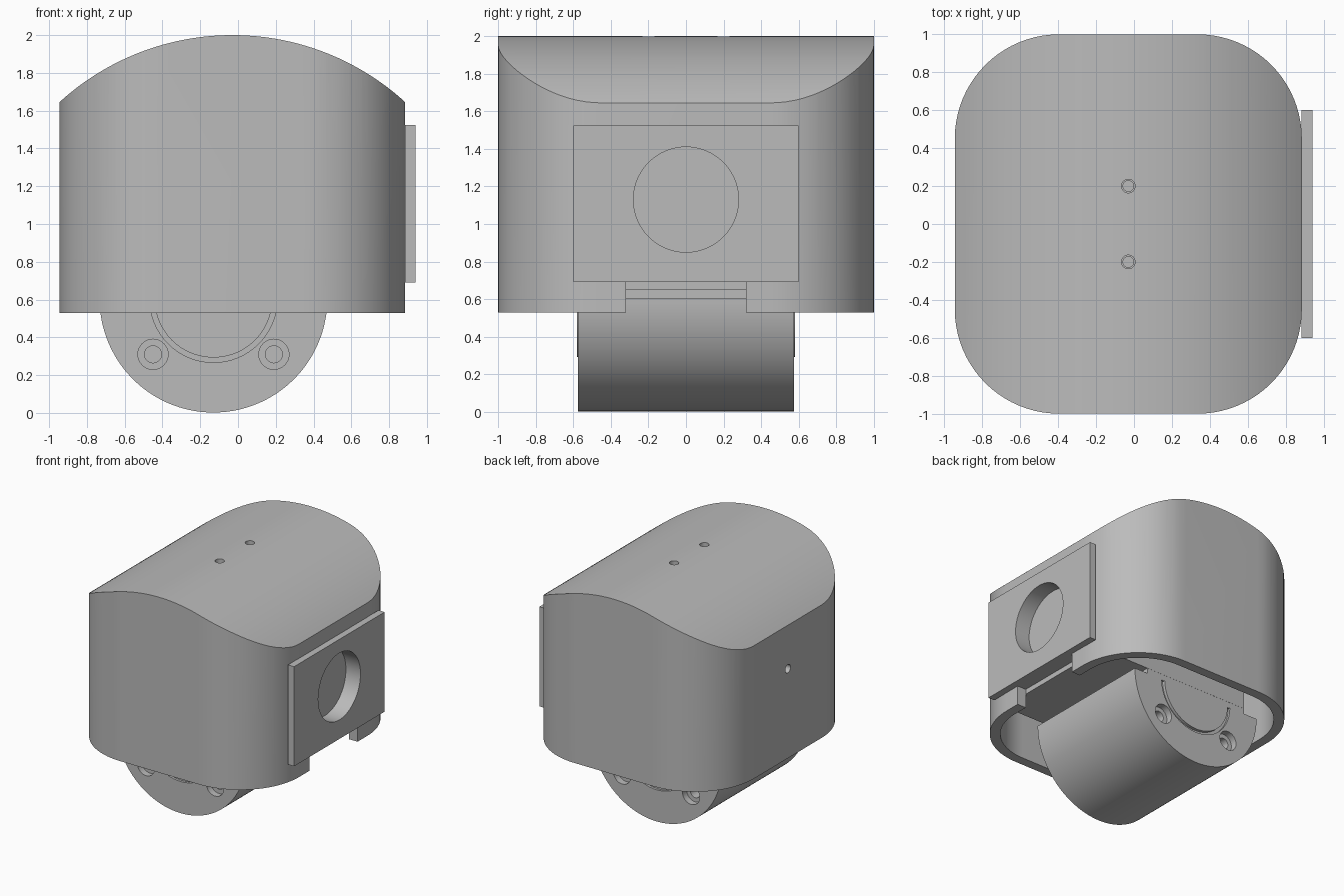
import bpy
import bmesh
from math import cos, sin, pi, asin
from mathutils import Vector

if "Cube" in bpy.data.objects:
    bpy.data.objects.remove(bpy.data.objects["Cube"])

grey = bpy.data.materials.new("plain grey")
grey.use_nodes = True
GREY = (0.5, 0.5, 0.5, 1)
grey.diffuse_color = GREY
grey.node_tree.nodes["Principled BSDF"].inputs["Base Color"].default_value = GREY

# Maps profile coordinates (u, v) and depth w to model space
AXES = {
    "x": lambda u, v, w: (w, u, v),
    "y": lambda u, v, w: (u, w, v),
    "z": lambda u, v, w: (u, v, w),
}


def arc(cu, cv, r, start, end, n):
    return [(cu + r * cos(start + (end - start) * i / n),
             cv + r * sin(start + (end - start) * i / n)) for i in range(n + 1)]


def prism(name, profile, axis, low, high):
    """Extrude a closed profile along an axis."""
    bm = bmesh.new()
    base = bm.faces.new([bm.verts.new(AXES[axis](u, v, low)) for u, v in profile])
    grown = bmesh.ops.extrude_face_region(bm, geom=[base])["geom"]
    move = Vector(AXES[axis](0, 0, high - low))
    bmesh.ops.translate(bm, vec=move, verts=[g for g in grown if isinstance(g, bmesh.types.BMVert)])
    bmesh.ops.recalc_face_normals(bm, faces=bm.faces)
    mesh = bpy.data.meshes.new(name)
    bm.to_mesh(mesh)
    bm.free()
    mesh.materials.append(grey)
    obj = bpy.data.objects.new(name, mesh)
    bpy.context.collection.objects.link(obj)
    return obj


def rod(name, cu, cv, r, axis, low, high, n=48):
    return prism(name, arc(cu, cv, r, 0, 2 * pi, n)[:-1], axis, low, high)


def box(name, x, y, z):
    return prism(name, [(x[0], y[0]), (x[1], y[0]), (x[1], y[1]), (x[0], y[1])], "z", *z)


def combine(target, tool, operation="DIFFERENCE"):
    mod = target.modifiers.new("cut", "BOOLEAN")
    mod.operation, mod.object, mod.solver = operation, tool, "EXACT"
    bpy.context.view_layer.objects.active = target
    bpy.ops.object.modifier_apply(modifier=mod.name)
    bpy.data.objects.remove(tool)


MID = -0.03                     # centre of the housing in x
HALF_X, HALF_Y, CORNER = 0.915, 1.0, 0.55
CROWN_R, CROWN_Z = 1.357, 0.643


def domed_block(name, inset, bottom):
    """Rounded rectangle column topped by a barrel-shaped crown."""
    dx, dy, r = HALF_X - CORNER, HALF_Y - CORNER, CORNER - inset
    outline = []
    for k, (sx, sy) in enumerate([(1, 1), (-1, 1), (-1, -1), (1, -1)]):
        outline += arc(MID + sx * dx, sy * dy, r, k * pi / 2, (k + 1) * pi / 2, 20)
    block = prism(name, outline, "z", bottom, 2.2)
    swing = asin(0.98 / CROWN_R)
    crown = arc(MID, CROWN_Z, CROWN_R - inset, pi / 2 - swing, pi / 2 + swing, 64)
    profile = crown + [(-1.3, crown[-1][1]), (-1.3, 0.2), (1.3, 0.2), (1.3, crown[0][1])]
    combine(block, prism("crown", profile, "y", -1.2, 1.2), "INTERSECT")
    return block


# Hollow housing with a slot under the side plate
housing = domed_block("housing", 0, 0.53)
combine(housing, domed_block("cavity", 0.08, 0.4))
combine(housing, box("slot", (0.7, 1.0), (-0.32, 0.32), (0.4, 0.69)))
combine(housing, rod("side_opening", 0, 1.13, 0.28, "x", 0.7, 1.0, 64))
combine(housing, rod("small_side_hole", 0, 1.28, 0.035, "x", -1.1, -0.8, 24))
for y in (-0.2, 0.2):
    combine(housing, rod("top_hole", MID, y, 0.036, "z", 1.95, 2.1, 24))
    combine(housing, rod("top_hole_core", MID, y, 0.028, "z", 1.8, 2.1, 24))

# Square side plate with a round opening
side_plate = box("side_plate", (0.883, 0.94), (-0.6, 0.6), (0.69, 1.525))
combine(side_plate, rod("plate_opening", 0, 1.13, 0.28, "x", 0.7, 1.0, 64))

# Inner block that closes the opening and carries the drum
inner_block = box("inner_block", (-0.61, 0.803), (-0.575, 0.575), (0.65, 1.53))
neck = box("neck", (-0.61, 0.35), (-0.574, 0.574), (0.6, 0.66))

# Half-round drum with recessed ends and bolt pockets
DRUM_X, DRUM_Z, DRUM_END = -0.13, 0.605, 0.575
drum = prism("drum", arc(DRUM_X, DRUM_Z, 0.603, pi, 2 * pi, 72), "y", -DRUM_END, DRUM_END)
for side, label in ((-1, "front"), (1, "back")):
    def span(a, b):
        return sorted((side * a, side * b))
    combine(drum, rod("groove", DRUM_X, DRUM_Z, 0.338, "y", *span(0.555, 0.7), 64))
    prism(label + "_end_disc", arc(DRUM_X, DRUM_Z, 0.312, pi, 2 * pi, 40), "y", *span(0.5, 0.58))
    for x in (-0.45, 0.19):
        combine(drum, rod("pocket", x, 0.31, 0.08, "y", *span(0.52, 0.7), 32))
        combine(drum, rod("pocket_core", x, 0.31, 0.045, "y", *span(0.42, 0.7), 32))

# Smooth the curves and keep the edges crisp
for obj in bpy.context.scene.objects:
    obj.select_set(obj.type == "MESH")
bpy.context.view_layer.objects.active = housing
bpy.ops.object.shade_smooth_by_angle(angle=pi / 6)
